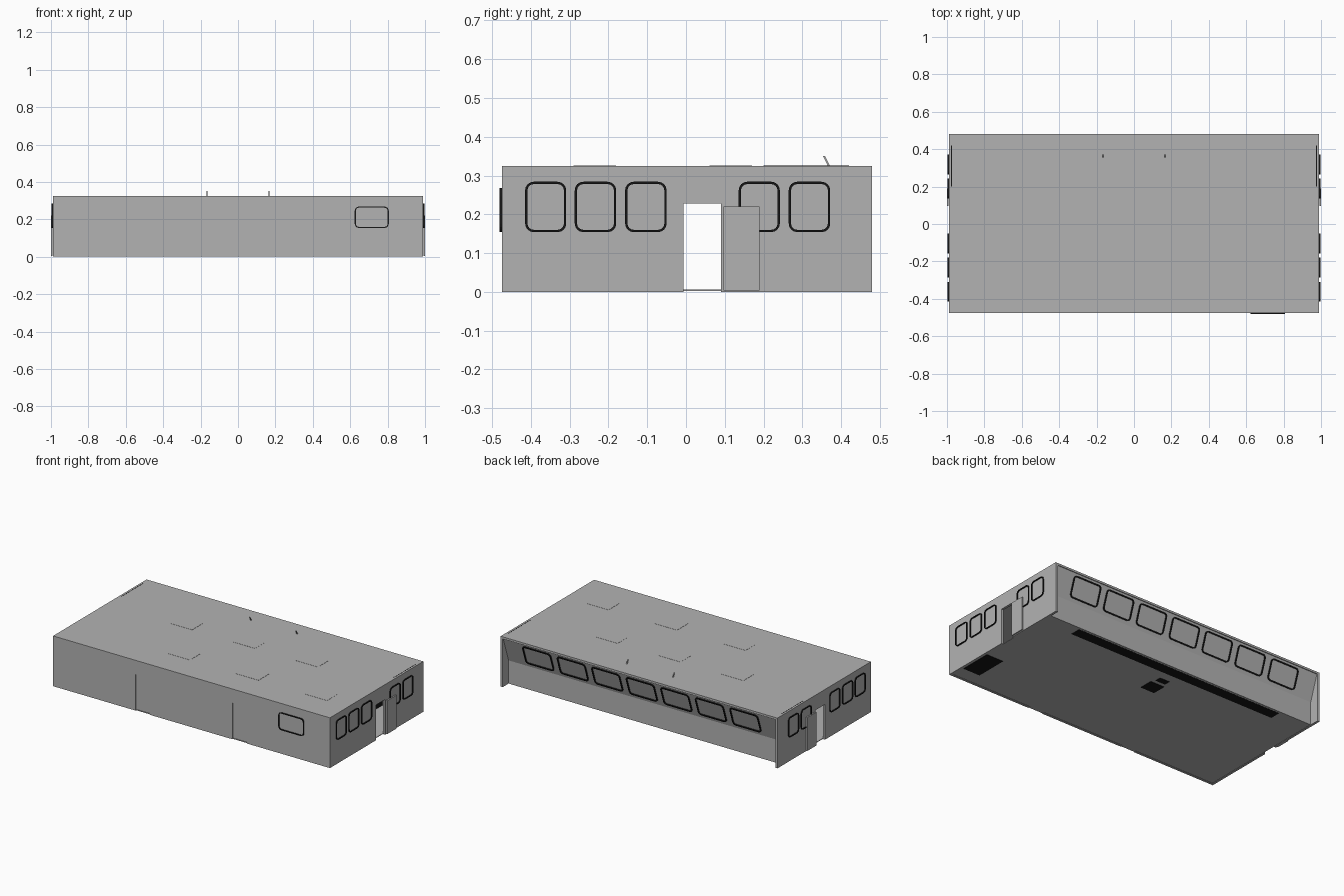
import bpy, bmesh, math
from mathutils import Matrix, Vector

cube = bpy.data.objects.get("Cube")
if cube:
    bpy.data.objects.remove(cube, do_unlink=True)


def material(name, value):
    m = bpy.data.materials.new(name)
    m.use_nodes = True
    color = (value, value, value, 1)
    m.diffuse_color = color
    m.node_tree.nodes["Principled BSDF"].inputs["Base Color"].default_value = color
    return m


GREY = material("wall grey", 0.45)
BLACK = material("trim black", 0.008)


def finish(name, bm, mat):
    bmesh.ops.recalc_face_normals(bm, faces=bm.faces)
    me = bpy.data.meshes.new(name)
    bm.to_mesh(me)
    bm.free()
    me.materials.append(mat)
    ob = bpy.data.objects.new(name, me)
    bpy.context.collection.objects.link(ob)
    return ob


def prism(name, pts, axis, a, b, mat=GREY):
    """Extrude a 2D outline along x (outline in y,z) or y (outline in x,z)."""
    bm = bmesh.new()
    place = (lambda p: (a, p[0], p[1])) if axis == "x" else (lambda p: (p[0], a, p[1]))
    face = bm.faces.new([bm.verts.new(place(p)) for p in pts])
    ext = bmesh.ops.extrude_face_region(bm, geom=[face])
    shift = Vector((b - a, 0, 0)) if axis == "x" else Vector((0, b - a, 0))
    bmesh.ops.translate(bm, vec=shift, verts=[v for v in ext["geom"] if isinstance(v, bmesh.types.BMVert)])
    return finish(name, bm, mat)


def box(name, x, y, z, mat=GREY):
    return prism(name, [(y[0], z[0]), (y[1], z[0]), (y[1], z[1]), (y[0], z[1])], "x", x[0], x[1], mat)


def rounded(w, h, r):
    pts = []
    for i, (sx, sy) in enumerate([(1, 1), (-1, 1), (-1, -1), (1, -1)]):
        for k in range(5):
            t = math.pi / 2 * (i + k / 4)
            pts.append((sx * (w / 2 - r) + r * math.cos(t), sy * (h / 2 - r) + r * math.sin(t)))
    return pts


def frame(name, center, u, v, w, h, t=0.006, depth=0.006):
    """Rounded window frame lying on the plane spanned by u and v."""
    n = u.cross(v)
    mat = Matrix((u, v, n)).transposed()
    bm = bmesh.new()
    loops = []
    for inset, z in [(0, -0.002), (0, depth), (t, depth), (t, -0.002)]:
        ring = rounded(w - 2 * inset, h - 2 * inset, 0.022 - inset)
        loops.append([bm.verts.new(mat @ Vector((p[0], p[1], z)) + center) for p in ring])
    count = len(loops[0])
    for a, b in zip(loops, loops[1:] + loops[:1]):
        for i in range(count):
            j = (i + 1) % count
            bm.faces.new((a[i], a[j], b[j], b[i]))
    return finish(name, bm, BLACK)


UP = Vector((0, 0, 1))
TOP = 0.325
FRONT, BACK = -0.475, 0.48

# Floor and roof
box("floor", (-0.976, 0.976), (FRONT + 0.002, 0.42), (0.002, 0.006))
box("roof", (-0.99, 0.99), (FRONT, BACK), (0.312, TOP))

# Front wall with two recessed doors
doors = [(-0.4, -0.298), (0.293, 0.396)]
outline = [(-0.975, 0)]
for a, b in doors:
    outline += [(a, 0), (a, 0.235), (b, 0.235), (b, 0)]
outline += [(0.975, 0), (0.975, 0.312), (-0.975, 0.312)]
prism("front_wall", outline, "y", FRONT, FRONT + 0.015)
for i, (a, b) in enumerate(doors):
    box(f"front_door_{i + 1}", (a, b), (FRONT + 0.006, FRONT + 0.014), (0.003, 0.235))
frame("front_window_frame", Vector((0.715, FRONT, 0.211)), Vector((1, 0, 0)), UP, 0.182, 0.114)

# Back wall: upright base, glazed part leaning outward
knee, lip = Vector((0, 0.42, 0.15)), Vector((0, 0.475, 0.312))
prism("back_wall", [(0.42, 0), (knee.y, knee.z), (lip.y, lip.z), (0.46, 0.312),
                    (0.405, 0.15), (0.405, 0)], "x", -0.975, 0.975)
slope = (lip - knee).normalized()
for i in range(7):
    center = knee.lerp(lip, 0.53) + Vector(((i - 3) * 0.247, 0, 0))
    frame(f"back_window_frame_{i + 1}", center, Vector((-1, 0, 0)), slope, 0.205, 0.135, 0.008)

# Both end walls with their windows, sliding door and inside furniture
side_windows = [(-0.415, -0.309), (-0.287, -0.18), (-0.157, -0.05), (0.136, 0.242), (0.265, 0.372)]
for side, s in (("left", 1), ("right", -1)):
    prism(side + "_wall", [(FRONT, 0), (-0.006, 0), (-0.006, 0.228), (0.09, 0.228), (0.09, 0),
                           (BACK, 0), (BACK, 0.312), (FRONT, 0.312)], "x", s * 0.975, s * 0.99)
    for i, (a, b) in enumerate(side_windows):
        frame(f"{side}_window_frame_{i + 1}", Vector((s * 0.99, (a + b) / 2, 0.219)),
              Vector((0, s, 0)), UP, b - a, 0.13)
    box(side + "_sliding_door", (s * 0.991, s), (0.097, 0.189), (0.004, 0.22))
    box(side + "_tall_cabinet", (s * 0.9, s * 0.972), (0.2, 0.4), (0.008, 0.3), BLACK)
    box(side + "_roof_strip", (s * 0.974, s * 0.978), (0.2, 0.42), (0.32, TOP + 0.0006), BLACK)

    # Leaning rod on the roof
    prism(side + "_roof_rod", [(0.366, TOP), (0.371, TOP), (0.358, 0.351), (0.353, 0.351)],
          "x", s * 0.165 - 0.003, s * 0.165 + 0.003)

# Inside furniture
box("chart_cabinet", (0.85, 0.97), (-0.37, -0.16), (0, 0.25), BLACK)
box("window_console", (-0.75, 0.75), (0.335, 0.404), (0, 0.12), BLACK)
box("helm_seat", (-0.05, 0.05), (0.12, 0.21), (0, 0.09), BLACK)
box("helm_stand", (-0.035, 0.035), (0.235, 0.275), (0, 0.12), BLACK)

# Low roof panels in two staggered rows
for y, xs in ((-0.235, (-0.22, 0.27, 0.76)), (0.115, (-0.45, 0, 0.45))):
    for x in xs:
        box("roof_panel", (x - 0.08, x + 0.08), (y - 0.055, y + 0.055), (0.32, TOP + 0.001))
